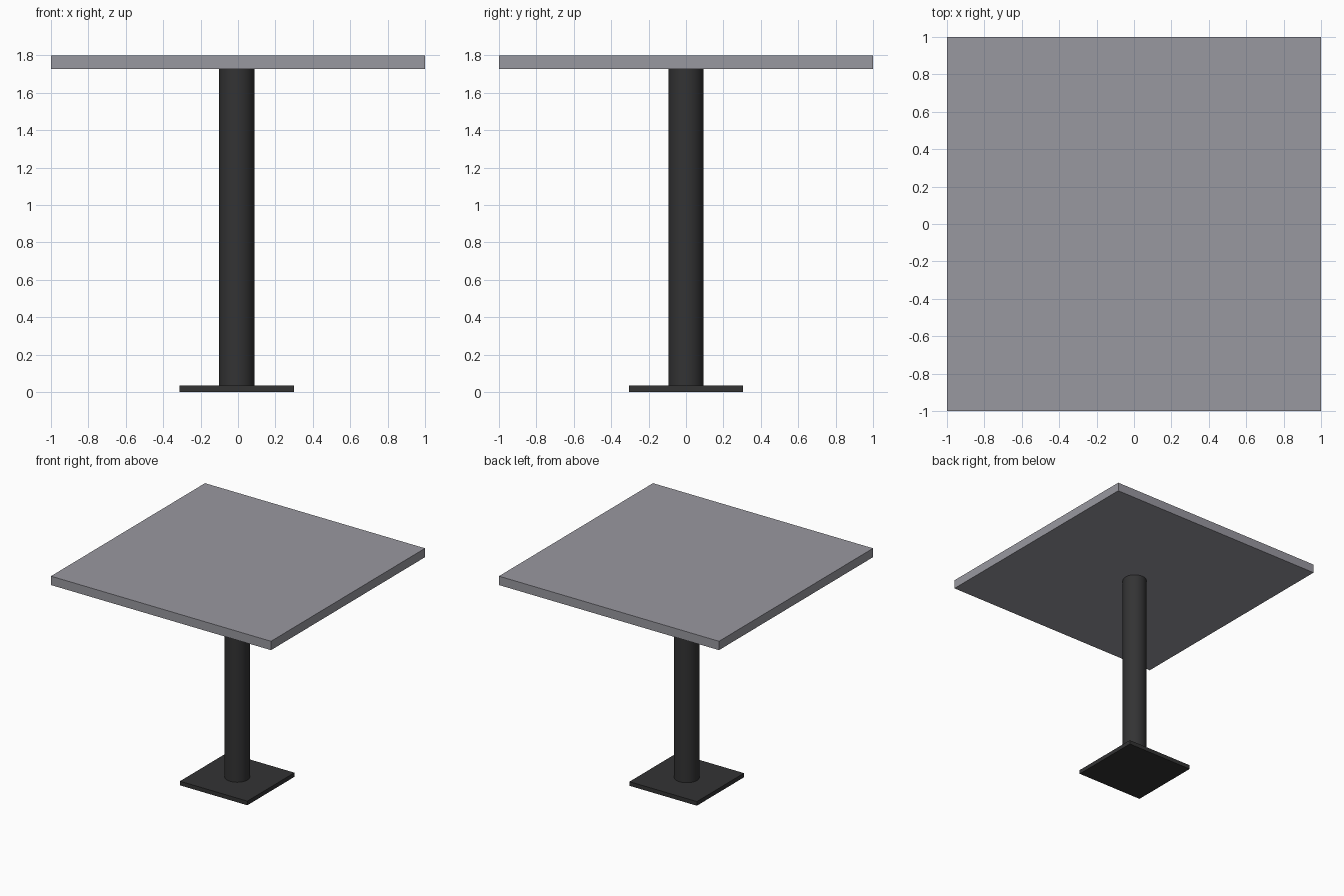
import bpy
import math

if "Cube" in bpy.data.objects:
    bpy.data.objects.remove(bpy.data.objects["Cube"])


def material(name, rgb):
    m = bpy.data.materials.new(name)
    m.diffuse_color = (*rgb, 1.0)
    m.use_nodes = True
    m.node_tree.nodes["Principled BSDF"].inputs["Base Color"].default_value = m.diffuse_color
    return m


grey = material("grey_top", (0.318, 0.314, 0.350))
black = material("dark_metal", (0.033, 0.033, 0.034))


def slab(name, x, half, z0, z1, mat):
    bpy.ops.mesh.primitive_cube_add(size=1, location=(x, 0, (z0 + z1) / 2))
    ob = bpy.context.object
    ob.name = name
    ob.scale = (half * 2, half * 2, z1 - z0)
    bpy.ops.object.transform_apply(location=False, rotation=False, scale=True)
    ob.data.materials.append(mat)
    return ob


# Square table top and floor plate
slab("table_top", 0, 1.0, 1.727, 1.80, grey)
slab("base_plate", -0.007, 0.306, 0.0, 0.034, black)

# Round column between plate and top
bpy.ops.mesh.primitive_cylinder_add(vertices=48, radius=0.094, depth=1.727 - 0.034,
                                    location=(-0.007, 0, (1.727 + 0.034) / 2))
column = bpy.context.object
column.name = "column"
column.data.materials.append(black)
bpy.ops.object.shade_smooth_by_angle(angle=math.radians(30))
